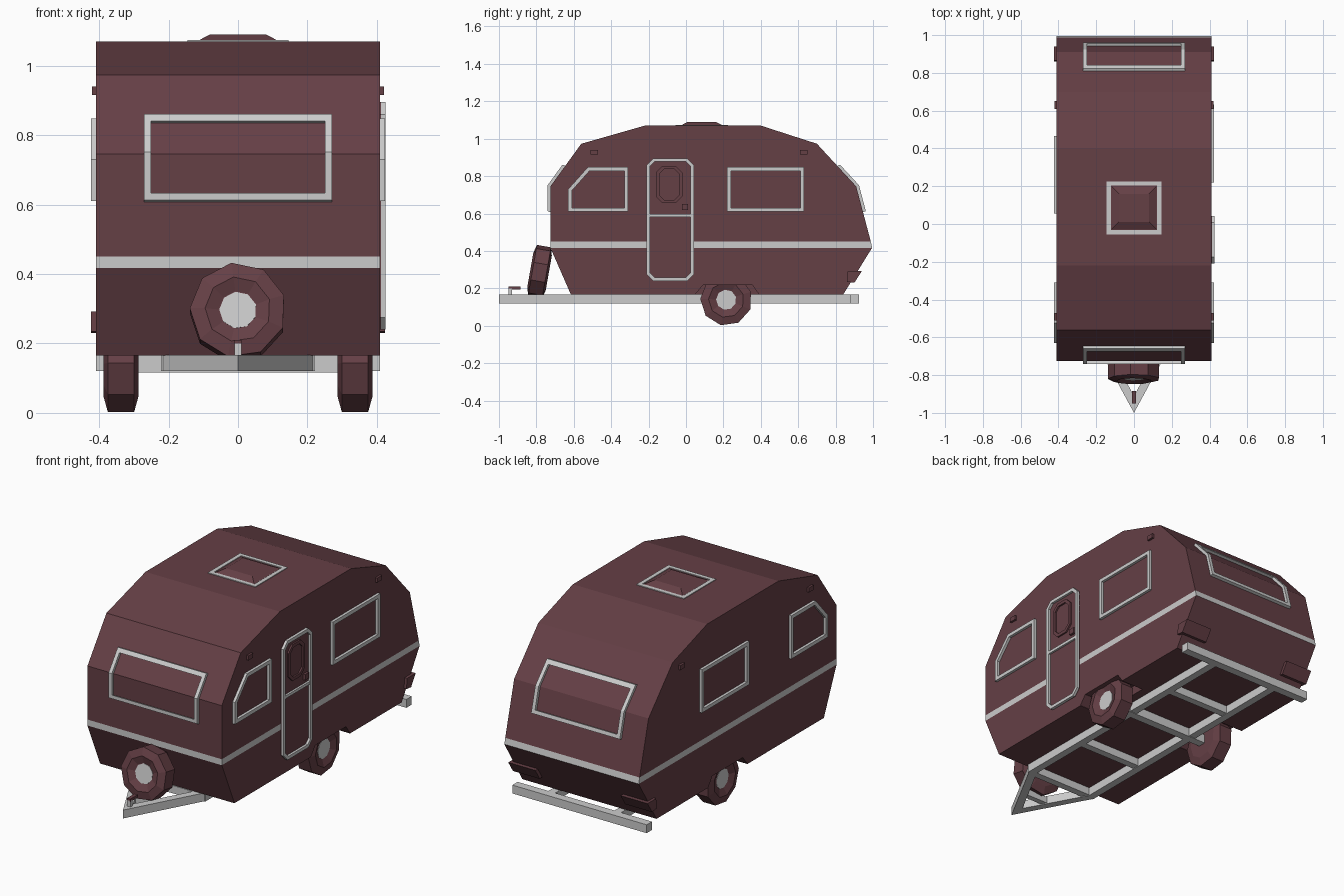
import bpy, bmesh, math
from mathutils import Matrix, Vector

if "Cube" in bpy.data.objects:
    bpy.data.objects.remove(bpy.data.objects["Cube"])


def material(name, col):
    m = bpy.data.materials.new(name)
    m.diffuse_color = (*col, 1)
    m.use_nodes = True
    m.node_tree.nodes["Principled BSDF"].inputs["Base Color"].default_value = m.diffuse_color
    return m


RED = material("dark_red", (0.13, 0.05, 0.06))
STRIPE = material("light_grey", (0.6, 0.62, 0.6))


def finish(name, bm, mat=None):
    bmesh.ops.recalc_face_normals(bm, faces=bm.faces)
    me = bpy.data.meshes.new(name)
    bm.to_mesh(me)
    bm.free()
    ob = bpy.data.objects.new(name, me)
    bpy.context.collection.objects.link(ob)
    if mat:
        me.materials.append(mat)
    return ob


def loft(rings, caps=True, closed=False):
    """Join rings of points with quads."""
    bm = bmesh.new()
    vs = [[bm.verts.new(p) for p in r] for r in rings]
    n = len(vs[0])
    pairs = list(zip(vs, vs[1:])) + ([(vs[-1], vs[0])] if closed else [])
    for a, b in pairs:
        for i in range(n):
            bm.faces.new((a[i], a[(i + 1) % n], b[(i + 1) % n], b[i]))
    if caps and not closed:
        bm.faces.new(vs[0])
        bm.faces.new(vs[-1])
    return bm


def prism(name, pts, x0, x1, mat=None):
    """Profile in y,z extruded along x."""
    return finish(name, loft([[(x, y, z) for y, z in pts] for x in (x0, x1)]), mat)


def box(name, x0, x1, y0, y1, z0, z1, mat=None):
    return prism(name, [(y0, z0), (y1, z0), (y1, z1), (y0, z1)], x0, x1, mat)


def inset(pts, w):
    out = []
    for i, p in enumerate(pts):
        a, p, b = Vector(pts[i - 1]), Vector(p), Vector(pts[(i + 1) % len(pts)])
        d1, d2 = (p - a).normalized(), (b - p).normalized()
        n1, n2 = Vector((-d1.y, d1.x)), Vector((-d2.y, d2.x))
        out.append(tuple(p + (n1 + n2) * w / (1 + n1.dot(n2))))
    return out


def frame(name, pts, w, place, depth=0.015, mat=None):
    """Raised rim around a counter-clockwise outline; place maps (u, v, depth) to 3D."""
    inner = inset(pts, w)
    rings = [[place(u, v, d) for u, v in p]
             for p, d in ((pts, -0.004), (pts, depth), (inner, depth), (inner, -0.004))]
    return finish(name, loft(rings, closed=True), mat)


def rect(u0, u1, v0, v1, c=0):
    if not c:
        return [(u0, v0), (u1, v0), (u1, v1), (u0, v1)]
    return [(u0 + c, v0), (u1 - c, v0), (u1, v0 + c), (u1, v1 - c),
            (u1 - c, v1), (u0 + c, v1), (u0, v1 - c), (u0, v0 + c)]


W = 0.409

# Wheel wells to be cut from the body
cutters = [prism("wheel_well_cutter", [(0.05, 0.1), (0.39, 0.1), (0.39, 0.168), (0.355, 0.217),
                                       (0.09, 0.217), (0.05, 0.168)], s * 0.27, s * 0.5, RED)
           for s in (-1, 1)]

# Body shell with painted stripe band
profile = [(-0.615, 0.166), (0.84, 0.166), (0.995, 0.417), (0.988, 0.45), (0.91, 0.745),
           (0.70, 0.973), (0.40, 1.07), (-0.22, 1.07), (-0.56, 0.973), (-0.725, 0.745),
           (-0.725, 0.417)]
bm = loft([[(x, y, z) for y, z in profile] for x in (-W, W)])
for z in (0.417, 0.45):
    bmesh.ops.bisect_plane(bm, geom=bm.verts[:] + bm.edges[:] + bm.faces[:], dist=1e-4,
                           plane_co=(0, 0, z), plane_no=(0, 0, 1))
for f in bm.faces:
    zs = [v.co.z for v in f.verts]
    if min(zs) > 0.416 and max(zs) < 0.451:
        f.material_index = 1
body = finish("body", bm, RED)
body.data.materials.append(STRIPE)
bpy.context.view_layer.objects.active = body
for c in cutters:
    m = body.modifiers.new("well", 'BOOLEAN')
    m.operation, m.object, m.solver = 'DIFFERENCE', c, 'EXACT'
    bpy.ops.object.modifier_apply(modifier=m.name)
    bpy.data.objects.remove(c)

# Side windows
side = {s: (lambda u, v, d, s=s: (s * (W + d), u, v)) for s in (-1, 1)}
chamfered = [(-0.63, 0.61), (-0.31, 0.61), (-0.31, 0.848), (-0.525, 0.848), (-0.63, 0.73)]
for s, y0, y1 in ((1, 0.22, 0.632), (-1, 0.055, 0.467)):
    frame("side_front_window", chamfered, 0.02, side[s])
    frame("side_rear_window", rect(y0, y1, 0.61, 0.848), 0.02, side[s])

# Front and rear windows bent over the body profile
def on_front(u, z, d):
    y = -0.725 + max(0, z - 0.745) * 0.165 / 0.228
    return (u, y - d, z + 0.4 * d)


def on_rear(u, z, d):
    y = 0.91 - (z - 0.745) * (0.21 / 0.228 if z > 0.745 else 0.078 / 0.295)
    return (u, y + d, z + 0.4 * d)


bent = [(-0.27, 0.607), (0.27, 0.607), (0.27, 0.745), (0.27, 0.855), (-0.27, 0.855), (-0.27, 0.745)]
frame("front_window", bent, 0.02, on_front)
frame("rear_window", bent, 0.02, on_rear)

# Door with rim, rail, window and handle
door = rect(-0.21, 0.042, 0.24, 0.895, 0.035)
prism("door_panel", door, W - 0.01, W + 0.003, RED)
frame("door_frame", door, 0.018, side[1], 0.016)
box("door_rail", W, W + 0.014, -0.195, 0.028, 0.582, 0.598)
frame("door_window", rect(-0.16, -0.02, 0.655, 0.855, 0.035), 0.018, side[1], 0.012, RED)
box("door_handle", W, W + 0.016, -0.022, 0.012, 0.62, 0.652, RED)

# Roof vent
frame("roof_vent_frame", rect(-0.145, 0.145, -0.055, 0.225), 0.022, lambda u, v, d: (u, v, 1.07 + d), 0.004)
rings = [[(x, y, z) for x, y in r] for r, z in
         ((rect(-0.123, 0.123, -0.033, 0.203), 1.068), (rect(-0.08, 0.08, 0.01, 0.16), 1.09))]
finish("roof_vent", loft(rings), RED)

# Marker lights and tail lights on both sides
for s in (-1, 1):
    for y in (-0.49, 0.63):
        box("marker_light", s * 0.4, s * 0.421, y - 0.02, y + 0.02, 0.915, 0.94, RED)
    prism("tail_light", [(0.86, 0.235), (0.90, 0.23), (0.94, 0.292), (0.865, 0.292)],
          s * 0.26, s * 0.424, RED)


# Wheels: nine-sided lathe about x
def lathe(name, prof, mtx, mat=None):
    ang = [math.radians(98 + 40 * i) for i in range(9)]
    ob = finish(name, loft([[(t, r * math.cos(a), r * math.sin(a)) for a in ang] for t, r in prof]), mat)
    ob.data.transform(mtx)
    return ob


def wheel(name, mtx):
    lathe(name + "_tyre", [(-0.05, 0.095), (-0.038, 0.139), (0.038, 0.139), (0.05, 0.095),
                           (0.034, 0.056)], mtx, RED)
    lathe(name + "_hub", [(0.02, 0.054), (0.036, 0.054)], mtx)


wheel("right_wheel", Matrix.Translation((0.337, 0.215, 0.139)))
wheel("left_wheel", Matrix.Translation((-0.337, 0.215, 0.139)) @ Matrix.Scale(-1, 4, (1, 0, 0)))
wheel("spare", Matrix.Translation((0, -0.783, 0.29)) @ Matrix.Rotation(math.radians(-10), 4, 'X')
      @ Matrix.Rotation(-math.pi / 2, 4, 'Z'))
for ob in bpy.data.objects:
    if ob.name.startswith("left_wheel"):
        ob.data.flip_normals()

# Chassis: rails, drawbar, cross members and bumper
Z0, Z1 = 0.12, 0.166
for s in (-1, 1):
    box("chassis_rail", s * 0.18, s * 0.222, -0.6, 0.88, Z0, Z1)
    bar = [(0, -1.0), (s * 0.222, -0.59), (s * 0.175, -0.59), (0, -0.91)]
    finish("drawbar", loft([[(x, y, z) for x, y in bar] for z in (Z0, Z1)]))
for y in (-0.6, -0.2, 0.52):
    box("cross_member", -0.18, 0.18, y - 0.02, y + 0.02, Z0 + 0.003, Z1)
box("drawbar_brace", -0.09, 0.09, -0.82, -0.79, Z0 + 0.005, Z1 - 0.005)
box("axle", -0.3, 0.3, 0.19, 0.235, Z0 - 0.003, Z1)
box("bumper", -W, W, 0.88, 0.926, Z0, Z1)

# Jack crank on the drawbar
box("jack_post", -0.01, 0.01, -0.95, -0.93, Z1 - 0.04, 0.2)
box("jack_handle", -0.01, 0.01, -0.95, -0.885, 0.195, 0.21, RED)
